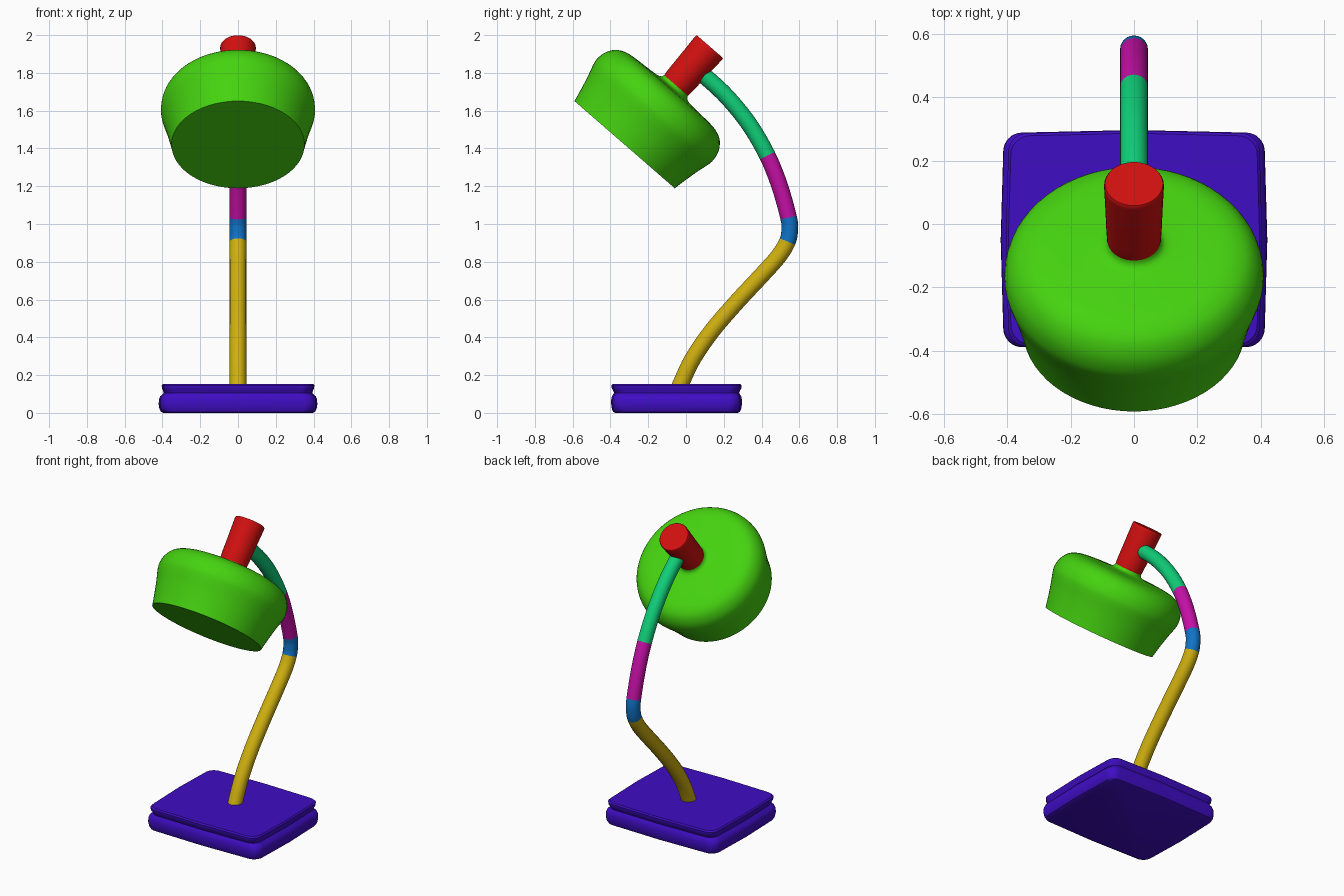
import bpy, bmesh, math
from mathutils import Vector, Matrix

if "Cube" in bpy.data.objects:
    bpy.data.objects.remove(bpy.data.objects["Cube"])


def material(name, rgb):
    m = bpy.data.materials.new(name)
    m.diffuse_color = (*rgb, 1)
    m.use_nodes = True
    m.node_tree.nodes["Principled BSDF"].inputs["Base Color"].default_value = m.diffuse_color
    return m


def spline(pts, steps):
    """Smooth path through all points, with 'steps' samples per span."""
    p = [Vector(q) for q in pts]
    p = [2 * p[0] - p[1]] + p + [2 * p[-1] - p[-2]]
    out = []
    for i in range(1, len(p) - 2):
        a, b, c, d = p[i - 1:i + 3]
        for s in range(steps):
            t = s / steps
            out.append(0.5 * (2 * b + (c - a) * t + (2 * a - 5 * b + 4 * c - d) * t * t
                              + (3 * b - a - 3 * c + d) * t ** 3))
    return out + [p[-2]]


def loft(name, rings, mat, cap_start=True, cap_end=True, matrix=None):
    """Skin a stack of equal-sized closed rings."""
    bm = bmesh.new()
    loops = [[bm.verts.new(v) for v in r] for r in rings]
    n = len(loops[0])
    for a, b in zip(loops, loops[1:]):
        for i in range(n):
            j = (i + 1) % n
            bm.faces.new((a[i], a[j], b[j], b[i]))
    if cap_start:
        bm.faces.new(loops[0][::-1])
    if cap_end:
        bm.faces.new(loops[-1])
    bmesh.ops.recalc_face_normals(bm, faces=bm.faces)
    me = bpy.data.meshes.new(name)
    bm.to_mesh(me)
    bm.free()
    me.materials.append(mat)
    ob = bpy.data.objects.new(name, me)
    bpy.context.collection.objects.link(ob)
    if matrix:
        me.transform(matrix)
    bpy.ops.object.select_all(action='DESELECT')
    ob.select_set(True)
    bpy.context.view_layer.objects.active = ob
    bpy.ops.object.shade_smooth_by_angle(angle=math.radians(35))
    return ob


def circle(r, z, n=64):
    return [Vector((r * math.cos(k * math.tau / n), r * math.sin(k * math.tau / n), z))
            for k in range(n)]


def rounded_rect(hx, hy, z, r=0.06, cy=-0.05, n=8):
    """Rounded rectangle with slightly bowed sides."""
    out = []
    for q, (sx, sy) in enumerate(((1, 1), (-1, 1), (-1, -1), (1, -1))):
        for k in range(n + 1):
            a = (q + k / n) * math.pi / 2
            out.append(Vector((sx * (hx - 0.008 - r) + r * math.cos(a),
                               cy + sy * (hy - 0.008 - r) + r * math.sin(a), z)))
        mid = ((0, cy + hy), (-hx, cy), (0, cy - hy), (hx, cy))[q]
        out.append(Vector((*mid, z)))
    return out


purple = material("base purple", (0.05, 0.004, 0.55))
yellow = material("stem yellow", (0.62, 0.43, 0.005))
blue = material("stem blue", (0.005, 0.17, 0.56))
magenta = material("stem magenta", (0.56, 0.005, 0.38))
teal = material("stem teal", (0.005, 0.62, 0.19))
green = material("shade green", (0.06, 0.65, 0.005))
red = material("socket red", (0.64, 0.005, 0.005))

# Base: thick lower slab, groove, thin upper slab
base_profile = [(0.395, 0.325, 0.0), (0.408, 0.336, 0.006), (0.416, 0.342, 0.02),
                (0.420, 0.346, 0.045), (0.419, 0.346, 0.07), (0.412, 0.342, 0.088),
                (0.400, 0.336, 0.098), (0.394, 0.331, 0.106), (0.397, 0.336, 0.118),
                (0.403, 0.343, 0.13), (0.404, 0.344, 0.146), (0.396, 0.336, 0.154)]
loft("base", [rounded_rect(*p) for p in base_profile], purple)

# Curved stem: one path in the y-z plane, cut into coloured lengths
path = [(-0.04, 0.12), (-0.026, 0.156), (0.034, 0.283), (0.135, 0.431), (0.267, 0.585),
        (0.40, 0.728), (0.489, 0.828), (0.537, 0.907), (0.549, 0.97), (0.543, 1.034),
        (0.495, 1.204), (0.431, 1.362), (0.336, 1.526), (0.22, 1.67), (0.108, 1.775),
        (0.06, 1.805)]
STEPS, RADIUS = 5, 0.044
line = spline(path, STEPS)
rings = []
for i, c in enumerate(line):
    t = (line[min(i + 1, len(line) - 1)] - line[max(i - 1, 0)]).normalized()
    ring = []
    for k in range(24):
        a = k * math.tau / 24
        s = RADIUS * math.sin(a)
        ring.append(Vector((RADIUS * math.cos(a), c.x - t.y * s, c.y + t.x * s)))
    rings.append(ring)
for name, first, last, mat in (("lower_stem", 0, 7, yellow), ("stem_joint", 7, 9, blue),
                               ("middle_stem", 9, 11, magenta), ("upper_stem", 11, 15, teal)):
    loft(name, rings[first * STEPS:last * STEPS + 1], mat, first == 0, last == 15)

# Lamp head, turned about its tilted axis
tilt = Matrix.Translation((0, -0.325, 1.42)) @ Matrix.Rotation(math.radians(-41), 4, 'X')
shade_profile = [(0.352, 0.0), (0.362, 0.05), (0.383, 0.14), (0.403, 0.21), (0.408, 0.25),
                 (0.398, 0.30), (0.368, 0.345), (0.325, 0.370), (0.27, 0.381),
                 (0.155, 0.388), (0.10, 0.395), (0.083, 0.415), (0.080, 0.44)]
loft("shade", [circle(p.x, p.y) for p in spline(shade_profile, 3)], green, matrix=tilt)

# Bulb socket
socket_profile = [(0.080, 0.40), (0.085, 0.425), (0.087, 0.46), (0.090, 0.56),
                  (0.094, 0.67), (0.094, 0.683), (0.091, 0.688)]
loft("socket", [circle(*p, 48) for p in socket_profile], red, matrix=tilt)
